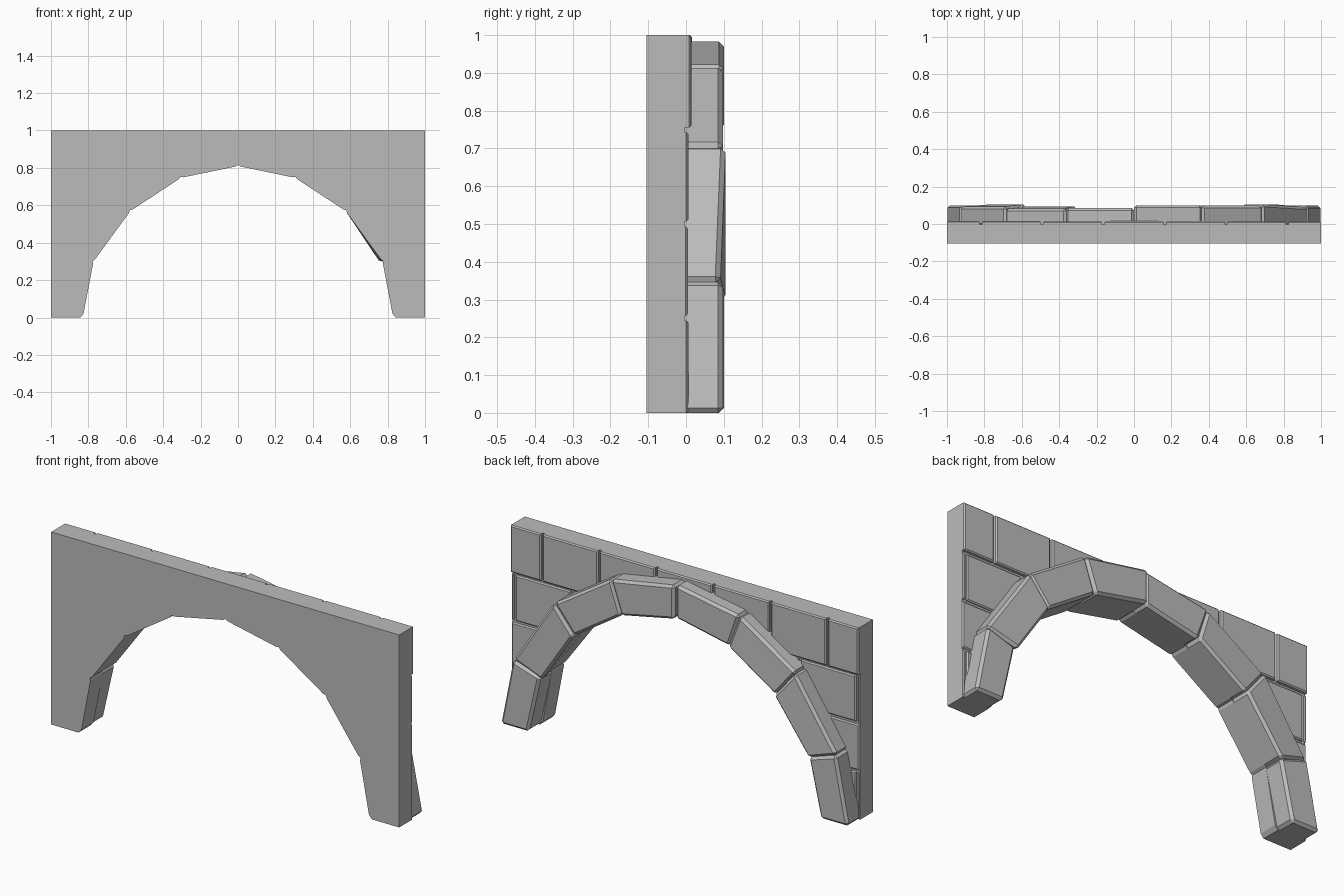
import bpy, bmesh, random
from mathutils import Vector

random.seed(4)
if "Cube" in bpy.data.objects:
    bpy.data.objects.remove(bpy.data.objects["Cube"])

stone = bpy.data.materials.new("grey_stone")
stone.use_nodes = True
GREY = (0.5, 0.5, 0.5, 1)
stone.diffuse_color = GREY
stone.node_tree.nodes["Principled BSDF"].inputs["Base Color"].default_value = GREY

FRONT, CORE = -0.105, -0.004


def prism(bm, outline, y0, y1):
    """Extrude an x-z outline from y0 to y1; return its back vertices."""
    a = [bm.verts.new((x, y0, z)) for x, z in outline]
    b = [bm.verts.new((x, y1, z)) for x, z in outline]
    bm.faces.new(a)
    bm.faces.new(b[::-1])
    for i in range(len(a)):
        j = (i + 1) % len(a)
        bm.faces.new((a[j], a[i], b[i], b[j]))
    return b


def finish(bm, name):
    bmesh.ops.recalc_face_normals(bm, faces=bm.faces)
    mesh = bpy.data.meshes.new(name)
    bm.to_mesh(mesh)
    bm.free()
    mesh.materials.append(stone)
    ob = bpy.data.objects.new(name, mesh)
    bpy.context.collection.objects.link(ob)
    return ob


def full_arch(half):
    """Mirror a right-hand half arch, running from -x to +x."""
    return [Vector((-x, z)) for x, z in half] + [Vector(p) for p in half[-2::-1]]


inner = full_arch([(.84, 0), (.772, .3), (.575, .57), (.305, .747), (0, .81)])
outer = full_arch([(1, 0), (.93, .35), (.69, .71), (.365, .92), (0, .985)])
CHAMFER = 0.013

# Wall slab, its opening notched at each joint of the arch
opening = [inner[0], inner[0] + Vector((.014, .02))]
opening[0] = inner[0] + Vector((-.003, 0))
for i in range(1, len(inner) - 1):
    p = inner[i]
    opening += [p + (inner[i - 1] - p).normalized() * CHAMFER,
                p + (outer[i] - p).normalized() * 0.006,
                p + (inner[i + 1] - p).normalized() * CHAMFER]
opening += [Vector((-x, z)) for x, z in opening[1::-1]]
bm = bmesh.new()
prism(bm, [(-1, 0), (-1, 1), (1, 1), (1, 0)] + opening[::-1], FRONT, CORE)
finish(bm, "wall_slab")

# Hidden cutter along the middle of the arch, used to trim the bricks
bm = bmesh.new()
middle = [(a + b) / 2 for a, b in zip(inner, outer)]
prism(bm, [(middle[0].x, -.1)] + middle + [(middle[-1].x, -.1)], -.3, .3)
cutter = finish(bm, "opening_cutter")
cutter.hide_render = True

# Brick courses in running bond on the back of the wall
for row in range(4):
    z0, z1 = row * .25, row * .25 + .25
    shift = -.82 if row % 2 else -.985
    joints = [-1] + [shift + .328 * k for k in range(7) if -.99 < shift + .328 * k < .99] + [1]
    bm = bmesh.new()
    for x0, x1 in zip(joints, joints[1:]):
        gap = .006
        l = x0 + (gap if x0 > -1 else 0)
        r = x1 - (gap if x1 < 1 else 0)
        bottom = z0 + (gap if row else 0)
        top = z1 - (gap if row < 3 else 0)
        depth = (.015 if row == 3 else .006) + random.uniform(-.002, .001)
        back = prism(bm, [(l, bottom), (l, top), (r, top), (r, bottom)], CORE - .01, depth)
        edges = [e for e in bm.edges if e.verts[0] in back and e.verts[1] in back]
        bmesh.ops.bevel(bm, geom=edges, offset=.006, segments=1, affect='EDGES')
    course = finish(bm, f"brick_course_{row + 1}")
    cut = course.modifiers.new("trim", 'BOOLEAN')
    cut.operation = 'DIFFERENCE'
    cut.solver = 'EXACT'
    cut.object = cutter
    bpy.context.view_layer.update()
    evaluated = course.evaluated_get(bpy.context.evaluated_depsgraph_get())
    trimmed = bpy.data.meshes.new_from_object(evaluated)
    course.modifiers.clear()
    course.data = trimmed
bpy.data.objects.remove(cutter)

# Eight chamfered arch stones of slightly different depth
depths = [.1, .105, .095, .086, .1, .098, .105, .098]
for i, depth in enumerate(depths):
    bm = bmesh.new()
    back = prism(bm, [inner[i], outer[i], outer[i + 1], inner[i + 1]], CORE, depth)
    if i == 6:
        # worn stone leaning inward towards its foot
        back[3].co += Vector((-.015, 0, -.005))
        back[2].co.y -= .015
    if i in (1, 2):
        # broad worn outer edge
        back[1].co.y -= .012
        back[2].co.y -= .012
    edges = [e for e in bm.edges if any(v in back for v in e.verts)]
    bmesh.ops.bevel(bm, geom=edges, offset=CHAMFER, segments=1, affect='EDGES')
    finish(bm, f"arch_stone_{i + 1}")
